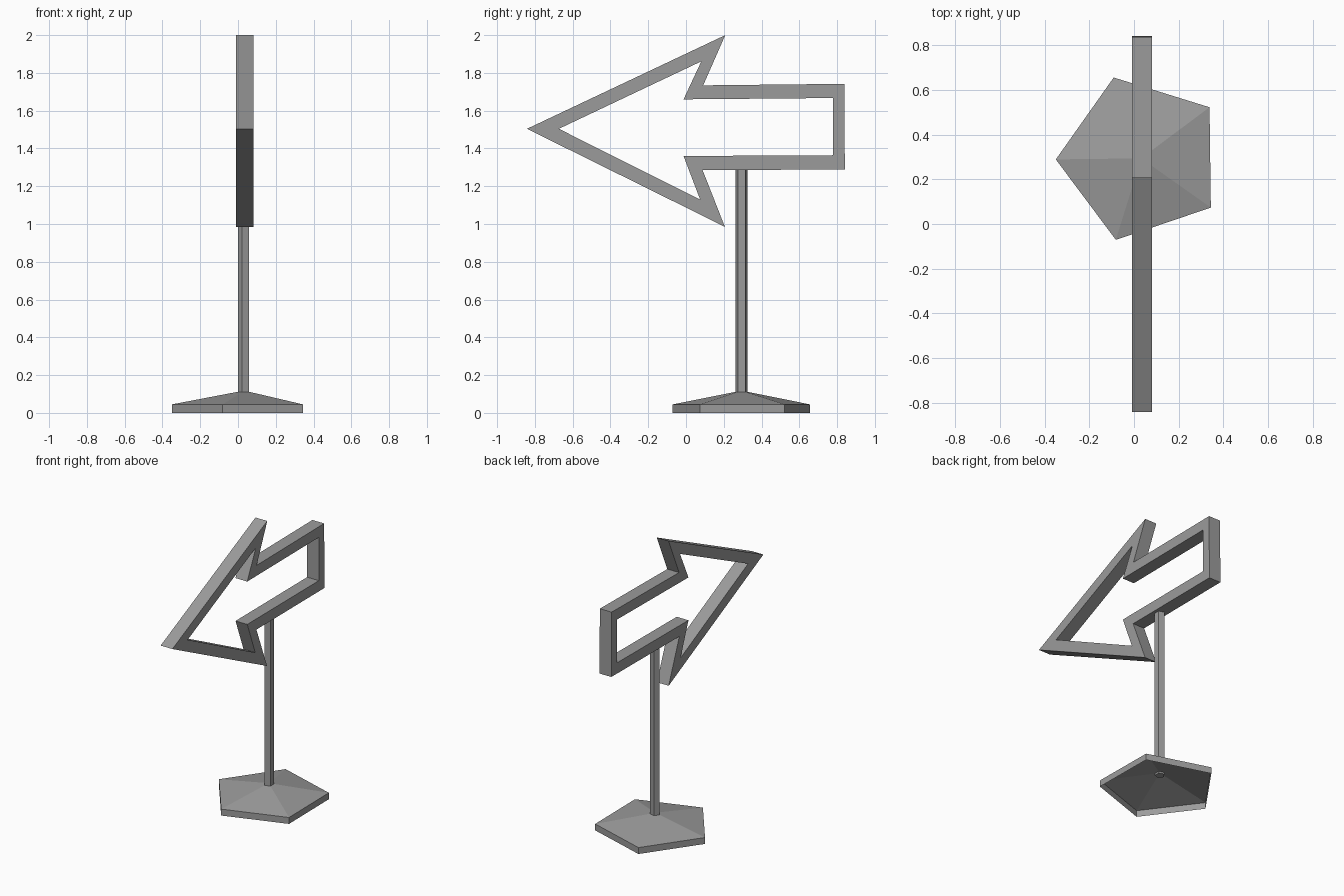
import bpy, bmesh
from math import cos, sin, radians, tau

cube = bpy.data.objects.get("Cube")
if cube:
    bpy.data.objects.remove(cube, do_unlink=True)

GREY = (0.33, 0.33, 0.33, 1)
grey = bpy.data.materials.new("grey_metal")
grey.use_nodes = True
grey.diffuse_color = GREY
grey.node_tree.nodes["Principled BSDF"].inputs["Base Color"].default_value = GREY

CX, CY = 0.032, 0.294    # axis of the stand
TURN = radians(180.75)   # direction of the first pentagon corner


def finish(name, bm):
    bmesh.ops.recalc_face_normals(bm, faces=bm.faces)
    mesh = bpy.data.meshes.new(name)
    bm.to_mesh(mesh)
    bm.free()
    mesh.materials.append(grey)
    obj = bpy.data.objects.new(name, mesh)
    bpy.context.collection.objects.link(obj)
    return obj


def pentagon(bm, radius, z):
    angles = [TURN + tau * i / 5 for i in range(5)]
    return [bm.verts.new((CX + radius * cos(a), CY + radius * sin(a), z)) for a in angles]


def bridge(bm, a, b):
    n = len(a)
    for i in range(n):
        j = (i + 1) % n
        bm.faces.new((a[i], a[j], b[j], b[i]))


# Base: open pentagonal skirt under a shallow pyramid
bm = bmesh.new()
bottom, rim = pentagon(bm, 0.382, 0), pentagon(bm, 0.382, 0.045)
bridge(bm, bottom, rim)
apex = bm.verts.new((CX, CY, 0.118))
for i in range(5):
    bm.faces.new((rim[i], rim[(i + 1) % 5], apex))
finish("base", bm)

# Pole: slim pentagonal prism
bm = bmesh.new()
low, high = pentagon(bm, 0.033, 0.1), pentagon(bm, 0.033, 1.3)
bridge(bm, low, high)
bm.faces.new(low)
bm.faces.new(high)
finish("pole", bm)

# Arrow frame: outer and inner outlines (y, z) joined into a thick band
outer = [(-0.842, 1.504), (0.208, 2.0), (0.091, 1.734), (0.838, 1.742),
         (0.841, 1.289), (0.088, 1.285), (0.206, 0.985)]
inner = [(-0.673, 1.504), (0.081, 1.861), (-0.013, 1.66), (0.779, 1.667),
         (0.779, 1.364), (-0.013, 1.36), (0.075, 1.129)]
bm = bmesh.new()
loops = [[bm.verts.new((x, y, z)) for y, z in outline]
         for x, outline in ((-0.01, outer), (0.081, outer), (0.081, inner), (-0.01, inner))]
for k in range(4):
    bridge(bm, loops[k], loops[(k + 1) % 4])
finish("arrow_frame", bm)
